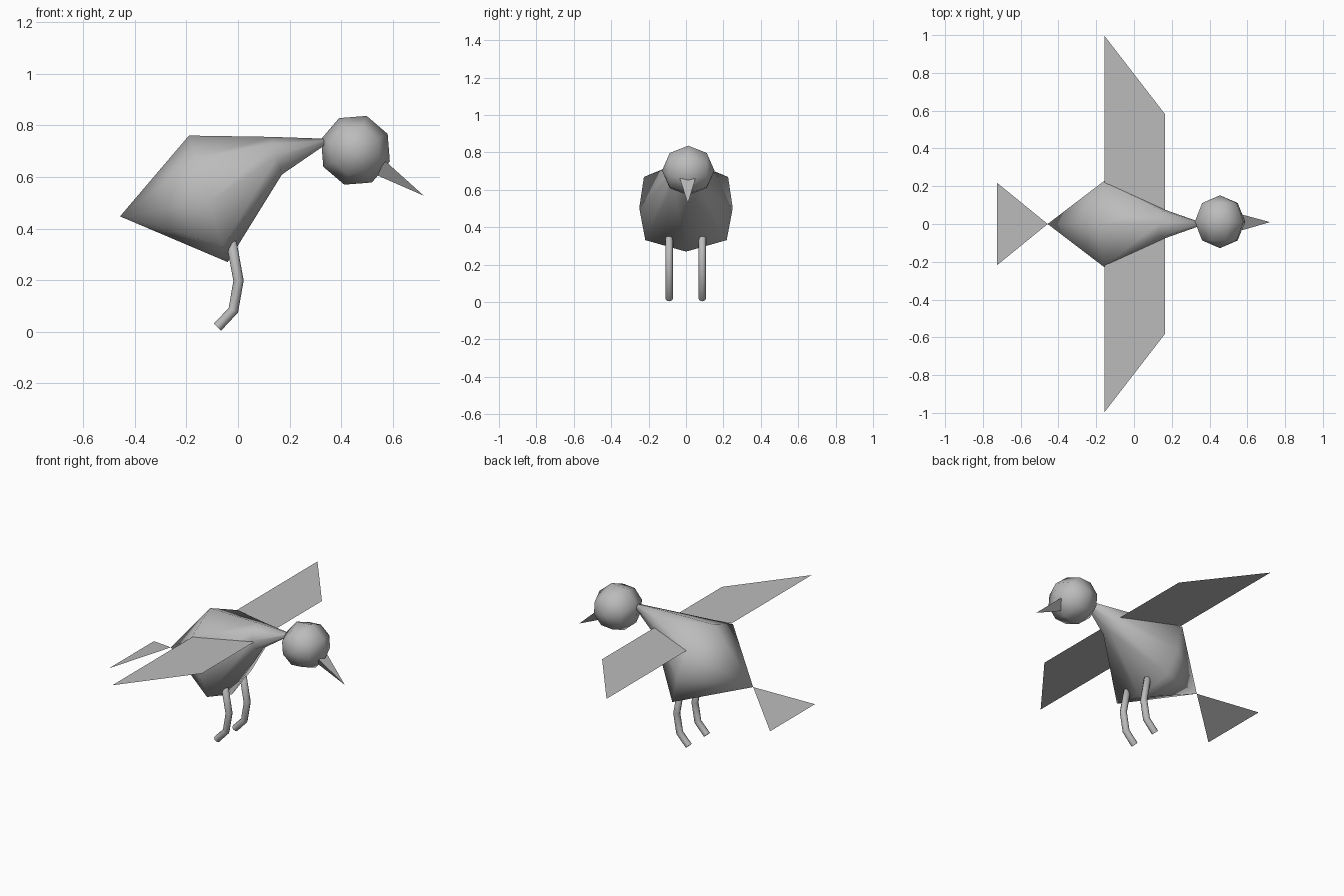
import bpy, bmesh, math
from mathutils import Vector, Matrix

if "Cube" in bpy.data.objects:
    bpy.data.objects.remove(bpy.data.objects["Cube"])

grey = bpy.data.materials.new("plain grey")
grey.diffuse_color = (0.5, 0.5, 0.5, 1)
grey.use_nodes = True
grey.node_tree.nodes["Principled BSDF"].inputs["Base Color"].default_value = grey.diffuse_color


def finish(name, bm, smooth=False, closed=True):
    if closed:
        bmesh.ops.recalc_face_normals(bm, faces=bm.faces)
    for f in bm.faces:
        f.smooth = smooth
    me = bpy.data.meshes.new(name)
    bm.to_mesh(me)
    bm.free()
    me.materials.append(grey)
    ob = bpy.data.objects.new(name, me)
    bpy.context.collection.objects.link(ob)
    return ob


def loft(bm, rings):
    """Bridge successive rings of points; a one-point ring makes a tip."""
    rows = [[bm.verts.new(p) for p in r] for r in rings]
    for a, b in zip(rows, rows[1:]):
        n = max(len(a), len(b))
        for i in range(n):
            j = (i + 1) % n
            if len(a) == 1:
                bm.faces.new((a[0], b[i], b[j]))
            elif len(b) == 1:
                bm.faces.new((a[i], a[j], b[0]))
            else:
                bm.faces.new((a[i], a[j], b[j], b[i]))
    for r in (rows[0], rows[-1]):
        if len(r) > 2:
            bm.faces.new(r)


def flat(name, points):
    bm = bmesh.new()
    bm.faces.new([bm.verts.new(p) for p in points])
    if bm.faces[:]:
        bm.normal_update()
        bm.faces.ensure_lookup_table()
        if bm.faces[0].normal.z < 0:
            bmesh.ops.reverse_faces(bm, faces=bm.faces)
    return finish(name, bm, closed=False)


# Body: pointed at the tail, widest at the shoulders, narrowing to the neck
section = [(1, 0), (.63, .9), (-.05, 1), (-.75, .87),
           (-1, 0), (-.75, -.87), (-.05, -1), (.63, -.9)]


def body_ring(cx, cz, ux, uz, w):
    return [(cx + ux * t, w * s, cz + uz * t) for t, s in section]


bm = bmesh.new()
loft(bm, [[(-.457, 0, .447)],
          body_ring(-.115, .515, -.075, .245, .25),
          body_ring(.15, .682, -.02, .073, .08),
          body_ring(.335, .735, 0, .013, .015)])
finish("body", bm, True)

# Head: low sphere with its poles to the sides
bm = bmesh.new()
bmesh.ops.create_uvsphere(
    bm, u_segments=8, v_segments=4, radius=.14,
    matrix=Matrix.Translation((.455, .012, .703))
    @ Matrix.Rotation(math.radians(-27), 4, 'Y')
    @ Matrix.Rotation(math.radians(90), 4, 'X'))
finish("head", bm, True)

# Beak: three-sided spike
bm = bmesh.new()
loft(bm, [[(.572, -.033, .66), (.572, .05, .66), (.53, .01, .61)],
          [(.72, .01, .527)]])
finish("beak", bm)

# Wings: thin sheets from shoulder to tip
for side, s in (("left", 1), ("right", -1)):
    flat(side + "_wing", [(-.157, .22 * s, .675), (.163, .07 * s, .675),
                          (.163, .583 * s, .675), (-.157, .997 * s, .675)])

# Tail: thin drooping fan
flat("tail", [(-.457, 0, .447), (-.725, .218, .33), (-.725, -.218, .33)])

# Legs: bent tubes
path = [Vector(p) for p in ((-.025, 0, .345), (.002, 0, .198),
                            (-.018, 0, .083), (-.08, 0, .018))]
for side, y in (("left", .087), ("right", -.09)):
    bm = bmesh.new()
    rings = []
    for i, p in enumerate(path):
        d = (path[min(i + 1, 3)] - path[max(i - 1, 0)]).normalized()
        across = Vector((-d.z, 0, d.x))
        rings.append([p + Vector((0, y, 0)) + .02 * (
            across * math.cos(k * math.tau / 8)
            + Vector((0, math.sin(k * math.tau / 8), 0))) for k in range(8)])
    loft(bm, [[path[0] + Vector((-.003, y, .013))]] + rings)
    leg = finish(side + "_leg", bm, True)
    leg.data.polygons[-1].use_smooth = False
